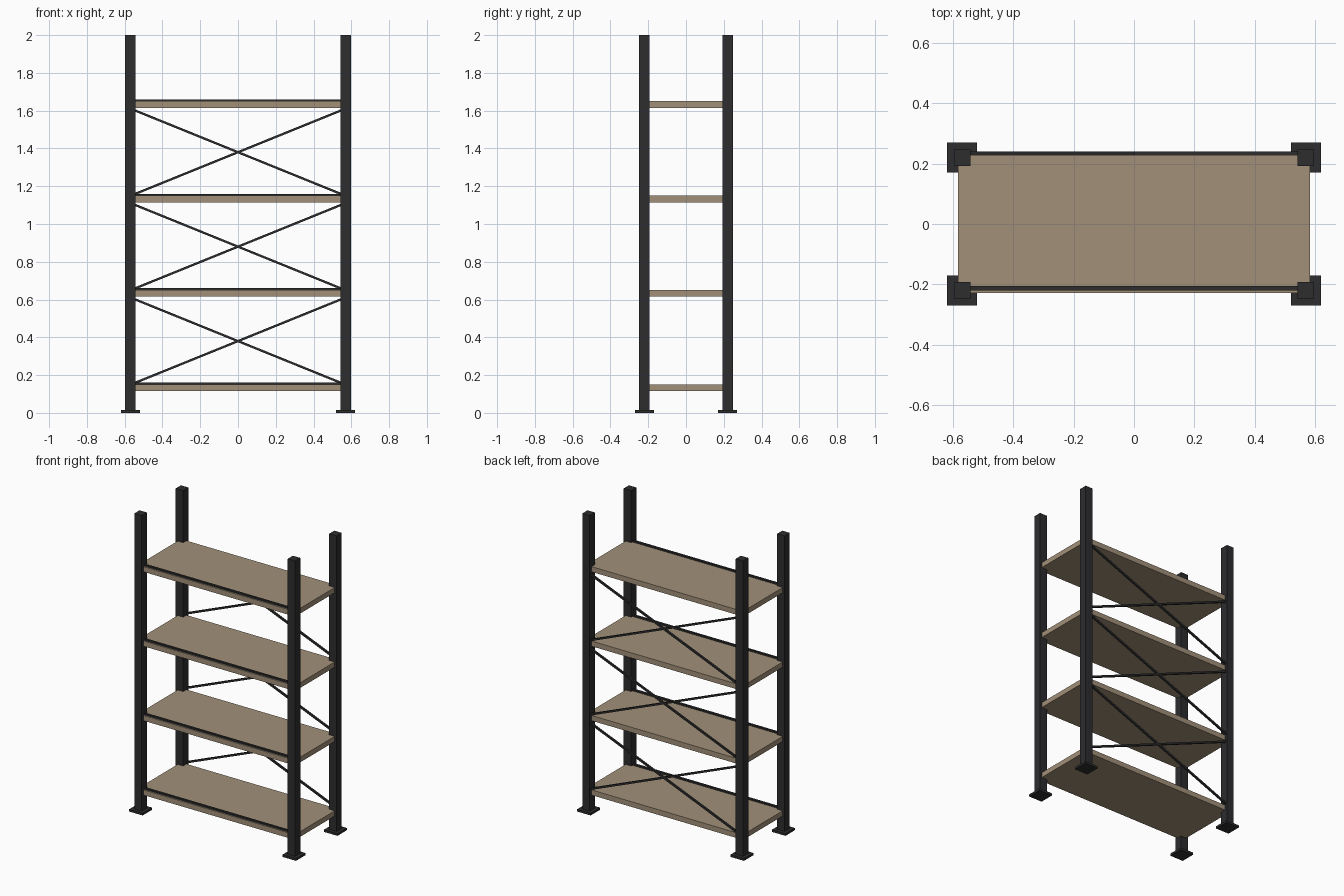
import bpy
import math
from mathutils import Vector

if "Cube" in bpy.data.objects:
    bpy.data.objects.remove(bpy.data.objects["Cube"])


def material(name, rgb):
    m = bpy.data.materials.new(name)
    m.diffuse_color = (*rgb, 1)
    m.use_nodes = True
    m.node_tree.nodes["Principled BSDF"].inputs["Base Color"].default_value = m.diffuse_color
    return m


METAL = material("dark metal", (0.026, 0.026, 0.028))
WOOD = material("tan board", (0.36, 0.28, 0.19))


def box(name, centre, size, mat, rot_y=0.0):
    bpy.ops.mesh.primitive_cube_add(size=1, location=centre, rotation=(0, rot_y, 0))
    ob = bpy.context.object
    ob.name = name
    ob.scale = size
    bpy.ops.object.transform_apply(location=False, rotation=True, scale=True)
    ob.data.materials.append(mat)
    return ob


POST_X, POST_Y, POST_W = 0.57, 0.22, 0.055
SHELF_TOPS = (0.15, 0.65, 1.15, 1.65)

# Corner posts with foot plates
for sx, side in ((-1, "left"), (1, "right")):
    for sy, end in ((-1, "front"), (1, "back")):
        x, y = sx * POST_X, sy * POST_Y
        box(f"{end}_{side}_post", (x, y, 1.0), (POST_W, POST_W, 2.0), METAL)
        box(f"{end}_{side}_foot_plate", (x, y, 0.0075), (0.1, 0.1, 0.015), METAL)

# Shelf boards, each with a thin retaining rail along the front
for i, top in enumerate(SHELF_TOPS, 1):
    box(f"shelf_{i}", (0, 0, top - 0.0175), (1.167, 0.456, 0.035), WOOD)
    box(f"shelf_rail_{i}", (0, -0.2125, top + 0.004), (1.1, 0.015, 0.012), METAL)

# Crossed braces on the back of every bay
for i, top in enumerate(SHELF_TOPS[:-1], 1):
    run, rise = 1.11, 0.45
    length = math.hypot(run, rise)
    angle = math.atan2(rise, run)
    for s, side in ((-1, "rising"), (1, "falling")):
        box(f"{side}_brace_{i}", Vector((0, 0.234, top + 0.23)),
            (length, 0.012, 0.012), METAL, s * angle)
